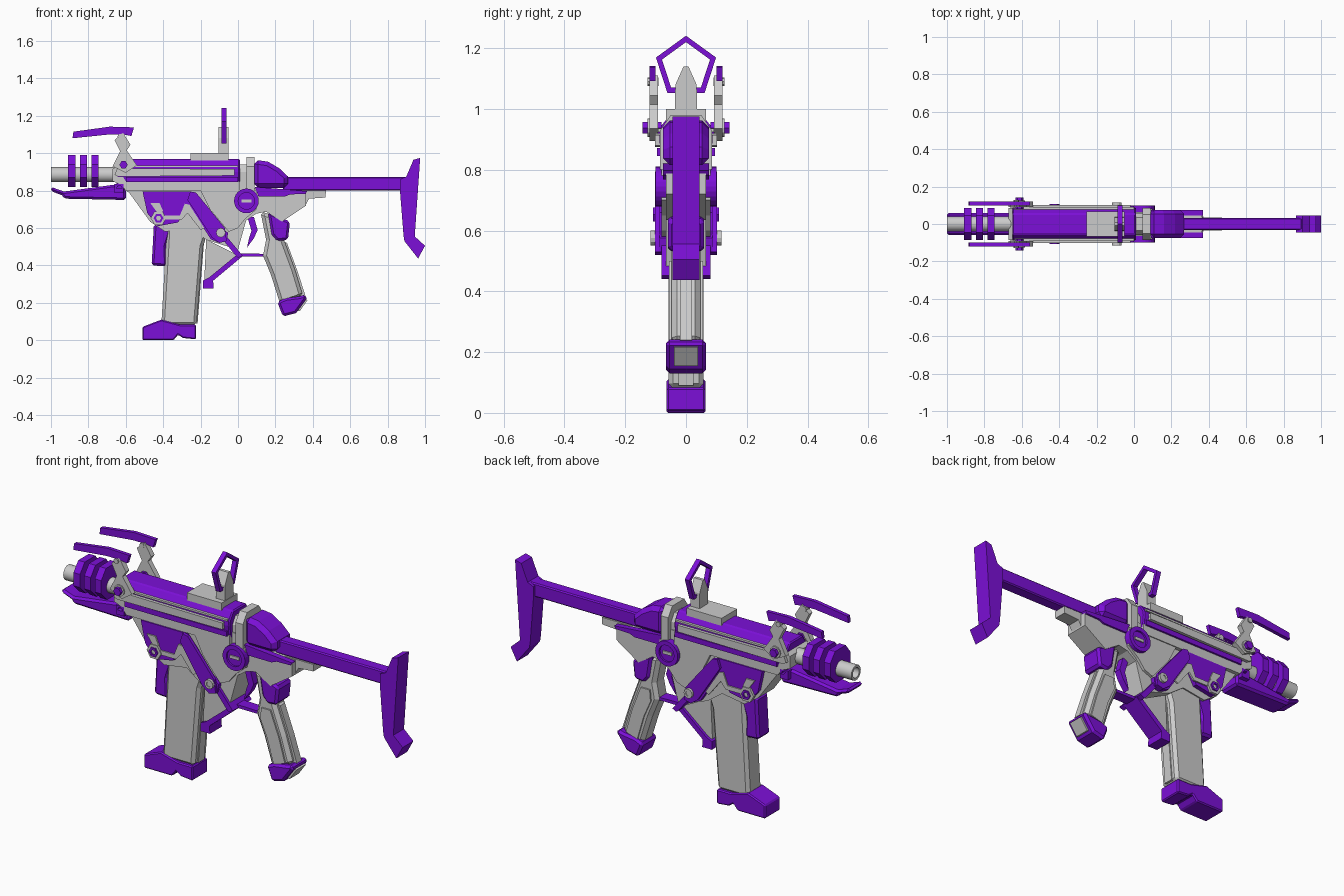
import bpy, bmesh, math

purple = bpy.data.materials.new("purple")
purple.diffuse_color = (0.2, 0.005, 0.68, 1)


def finish(name, bm, col, bevel=0.0, smooth=False):
    bmesh.ops.recalc_face_normals(bm, faces=bm.faces)
    me = bpy.data.meshes.new(name)
    bm.to_mesh(me)
    bm.free()
    if smooth:
        me.shade_smooth()
        me.set_sharp_from_angle(angle=math.radians(40))
    ob = bpy.data.objects.new(name, me)
    bpy.context.collection.objects.link(ob)
    if col:
        me.materials.append(purple)
    if bevel:
        b = ob.modifiers.new("bevel", 'BEVEL')
        b.width, b.segments, b.limit_method = bevel, 1, 'ANGLE'
        b.angle_limit = math.radians(50)
    return ob


def put(p, d, axis):
    return (p[0], d, p[1]) if axis == 'y' else (d, p[0], p[1])


def spans(a, b, pair):
    return [(a, b), (-b, -a)] if pair else [(a, b)]


def prof(name, pts, a, b, col=False, pair=False, axis='y', bevel=0.0):
    """Extrude a flat outline from depth a to b, optionally on both sides."""
    bm = bmesh.new()
    for lo, hi in spans(a, b, pair):
        f = bm.faces.new([bm.verts.new(put(p, lo, axis)) for p in pts])
        g = bmesh.ops.extrude_face_region(bm, geom=[f], use_keep_orig=True)
        i = 1 if axis == 'y' else 0
        for v in g['geom']:
            if isinstance(v, bmesh.types.BMVert):
                v.co[i] = hi
    return finish(name, bm, col, bevel)


def tube(name, outer, inner, a, b, col=False, pair=False, axis='y', smooth=False):
    """Hollow ring between two matching outlines."""
    bm = bmesh.new()
    n = len(outer)
    for lo, hi in spans(a, b, pair):
        loops = [[bm.verts.new(put(p, d, axis)) for p in o]
                 for o, d in ((outer, lo), (outer, hi), (inner, hi), (inner, lo))]
        for k in range(4):
            p, q = loops[k], loops[(k + 1) % 4]
            for i in range(n):
                bm.faces.new((p[i], p[(i + 1) % n], q[(i + 1) % n], q[i]))
    return finish(name, bm, col, 0, smooth)


def ngon(cx, cz, r, n, rot=0.0):
    return [(cx + r * math.cos(rot + 2 * math.pi * i / n),
             cz + r * math.sin(rot + 2 * math.pi * i / n)) for i in range(n)]


def rect(x0, x1, z0, z1):
    return [(x0, z0), (x1, z0), (x1, z1), (x0, z1)]


def sym(half):
    return half + [(-y, z) for y, z in reversed(half)]


# barrel, cooling plates and the rail under them
tube("barrel", ngon(0, .885, .04, 24), ngon(0, .885, .027, 24), -1, -.6, axis='x', smooth=True)
prof("barrel_bore_end", ngon(0, .885, .03, 24), -.86, -.84, axis='x')
plate = sym([(.035, .82), (.085, .87), (.085, .94), (.045, .99)])
for i, x in enumerate((-.908, -.845, -.783)):
    prof(f"cooling_plate_{i}", plate, x, x + .038, True, axis='x')
prof("under_barrel_rail", [(-1, .82), (-.93, .795), (-.6, .84), (-.6, .75), (-.93, .757), (-.94, .775), (-1, .797)],
     -.06, .06, True, bevel=.012)
tube("rail_pin", ngon(-.635, .81, .034, 4, math.pi / 4), ngon(-.635, .81, .017, 6), .05, .085, True, True)

# upper receiver with side rails
prof("upper_receiver", sym([(.08, .83), (.088, .9), (.085, .925), (.055, .97)]), -.65, .01, True, axis='x', bevel=.006)
prof("receiver_frame", [(-.67, .915), (-.65, .93), (-.6, .85), (.01, .85), (.01, .797), (-.6, .797), (-.62, .83), (-.67, .85)],
     -.085, .085)
prof("side_rail", [(-.66, .885), (-.645, .92), (-.02, .915), (-.02, .88), (-.64, .875)], .08, .102, pair=True)
prof("rail_lip", rect(-.64, 0, .925, .935), .07, .092, pair=True)
prof("rail_slot_edge", rect(-.6, 0, .845, .872), .08, .095, True, True)

# lower receiver
prof("lower_receiver", [(-.64, .837), (-.6, .8), (.01, .86), (.086, .86), (.086, .815), (.364, .794), (.364, .72),
                        (.235, .634), (.15, .687), (.096, .676), (.043, .639), (0, .484), (-.17, .537),
                        (-.257, .6), (-.39, .58), (-.47, .634), (-.588, .797)], -.065, .065)
prof("receiver_cheek", [(-.2, .8), (.1, .8), (.1, .7), (.04, .65), (.0, .6), (-.05, .58), (-.15, .7)], .06, .08, pair=True)
prof("rear_collar", sym([(.085, .8), (.085, .93), (.05, .98)]), .045, .088, axis='x')
prof("collar_link", sym([(.06, .8), (.06, .9), (.035, .94)]), .0, .05, axis='x')
prof("rear_tongue", [(.3, .8), (.47, .8), (.468, .763), (.38, .757), (.36, .72), (.3, .72)], -.035, .035)
prof("rear_side_bar", [(.09, .82), (.37, .797), (.36, .782), (.28, .78), (.25, .768), (.11, .768)], .045, .075, True, True)

# mag well side panels
prof("well_panel", [(-.51, .795), (-.255, .795), (-.18, .71), (-.18, .66), (-.053, .575), (-.06, .53), (-.1, .52),
                    (-.145, .54), (-.267, .725), (-.32, .63), (-.43, .61), (-.485, .68)], .06, .088, True, True)
prof("well_strip", [(-.255, .795), (-.225, .79), (-.155, .705), (-.07, .6), (-.06, .53), (-.1, .52), (-.14, .55), (-.27, .75)],
     .085, .102, True, True)
prof("well_trim", [(-.4, .668), (-.31, .668), (-.285, .73), (-.26, .725), (-.18, .6), (-.2, .59), (-.27, .68), (-.3, .645), (-.4, .645)],
     .085, .095, pair=True)
prof("hex_boss", ngon(-.425, .653, .042, 6), .08, .1, pair=True)
tube("hex_boss_ring", ngon(-.425, .653, .026, 6), ngon(-.425, .653, .014, 6), .095, .108, True, True)
prof("boss_arm", [(-.47, .735), (-.42, .735), (-.4, .69), (-.43, .68)], .085, .096, pair=True)
prof("well_bolt", ngon(-.092, .575, .022, 6), .09, .112, pair=True)
tube("well_bolt_ring", ngon(-.092, .575, .025, 12), ngon(-.092, .575, .013, 12), .1, .116, False, True)
prof("well_front_block", [(-.45, .62), (-.455, .52), (-.462, .4), (-.38, .395), (-.385, .5), (-.36, .58), (-.28, .62)],
     -.05, .05, True, bevel=.012)

# selector knob
tube("selector_ring", ngon(.045, .745, .066, 24), ngon(.045, .745, .044, 24), .06, .1, True, True)
prof("selector_core", ngon(.045, .745, .046, 24), .06, .09, True, True)
prof("selector_slot", rect(.018, .072, .737, .753), .085, .096, pair=True)

# magazine
prof("magazine", [(-.29, .74), (-.17, .55), (-.188, .5), (-.222, .08), (-.41, .08), (-.38, .6)], -.058, .058, bevel=.016)
prof("magazine_spine", [(-.22, .52), (-.182, .52), (-.216, .09), (-.25, .09)], -.025, .025)
prof("magazine_base", [(-.51, .072), (-.41, .11), (-.31, .083), (-.224, .083), (-.224, .005), (-.295, .012),
                       (-.32, .03), (-.345, 0), (-.51, 0)], -.064, .064, True, bevel=.006)

# trigger, guard and web
prof("guard_web", [(-.17, .54), (.0, .455), (-.17, .31), (-.18, .33)], -.035, .035)
prof("guard_upper", [(-.095, .555), (-.065, .56), (.025, .452), (0, .44), (-.015, .455)], -.08, .08, True)
prof("guard_lower", [(-.015, .45), (.025, .45), (-.133, .318), (-.13, .277), (-.187, .277), (-.187, .32), (-.155, .335)],
     -.05, .05, True)
prof("guard_bridge", [(.0, .465), (.135, .462), (.165, .44), (.135, .447), (.0, .447)], -.03, .03, True)
prof("trigger", [(.05, .66), (.085, .66), (.105, .59), (.085, .545), (.048, .495), (.06, .55), (.072, .585)], -.018, .018, True)

# pistol grip
prof("grip", [(.12, .69), (.15, .537), (.134, .452), (.176, .35), (.225, .195), (.348, .235), (.305, .377),
              (.246, .537), (.235, .65)], -.048, .048, bevel=.018)
prof("grip_side_panel", [(.175, .5), (.17, .44), (.21, .35), (.248, .22), (.315, .24), (.278, .37), (.228, .5)], .045, .056, pair=True)
prof("grip_back_ridge", [(.24, .53), (.262, .52), (.318, .37), (.36, .24), (.33, .23)], -.02, .02)
prof("grip_collar", [(.16, .687), (.278, .634), (.267, .537), (.21, .53), (.18, .565)], -.06, .06, True, bevel=.012)
prof("grip_cap", [(.21, .205), (.255, .225), (.33, .235), (.362, .245), (.366, .222), (.31, .145), (.24, .127)],
     -.066, .066, True, bevel=.012)
prof("grip_cap_plug", [(.31, .16), (.33, .155), (.372, .215), (.35, .225)], -.04, .04)

# stock
prof("stock_hump", [(.086, .965), (.16, .955), (.22, .92), (.268, .875), (.268, .815), (.086, .815)], -.075, .075, True, bevel=.022)
prof("stock_arm", rect(.24, .9, .8, .873), -.032, .032, True, bevel=.006)
prof("stock_butt", [(.866, .8), (.866, .86), (.9, .875), (.938, .965), (.974, .975), (.945, .555), (1, .505),
                    (.963, .437), (.89, .53), (.885, .56)], -.045, .045, True)

# rear sight
prof("sight_base", rect(-.255, -.05, .96, 1.0), -.066, .066)
prof("sight_post", sym([(.037, .99), (.035, 1.08), (.008, 1.14)]), -.105, -.052, axis='x')
penta = ngon(0, 1.137, .104, 5, math.pi / 2)
tube("sight_pentagon", penta, ngon(0, 1.137, .083, 5, math.pi / 2), -.088, -.062, True, axis='x')

# front wing arms, pivots and blades
prof("wing_arm", [(-.67, .93), (-.63, 1.01), (-.66, 1.07), (-.615, 1.11), (-.575, 1.045), (-.595, 1.015),
                  (-.54, .935), (-.6, .895)], .092, .12, pair=True)
prof("wing_pivot", ngon(-.612, .938, .022, 6), .08, .143, True, True)
prof("pivot_washer", ngon(-.612, .938, .03, 12), .11, .126, pair=True)
prof("wing_bolt", ngon(-.63, 1.09, .014, 8), .09, .127, pair=True)
prof("wing_blade", [(-.885, 1.08), (-.88, 1.115), (-.685, 1.142), (-.556, 1.138), (-.57, 1.092), (-.61, 1.1), (-.69, 1.1)],
     .1, .12, True, True)
